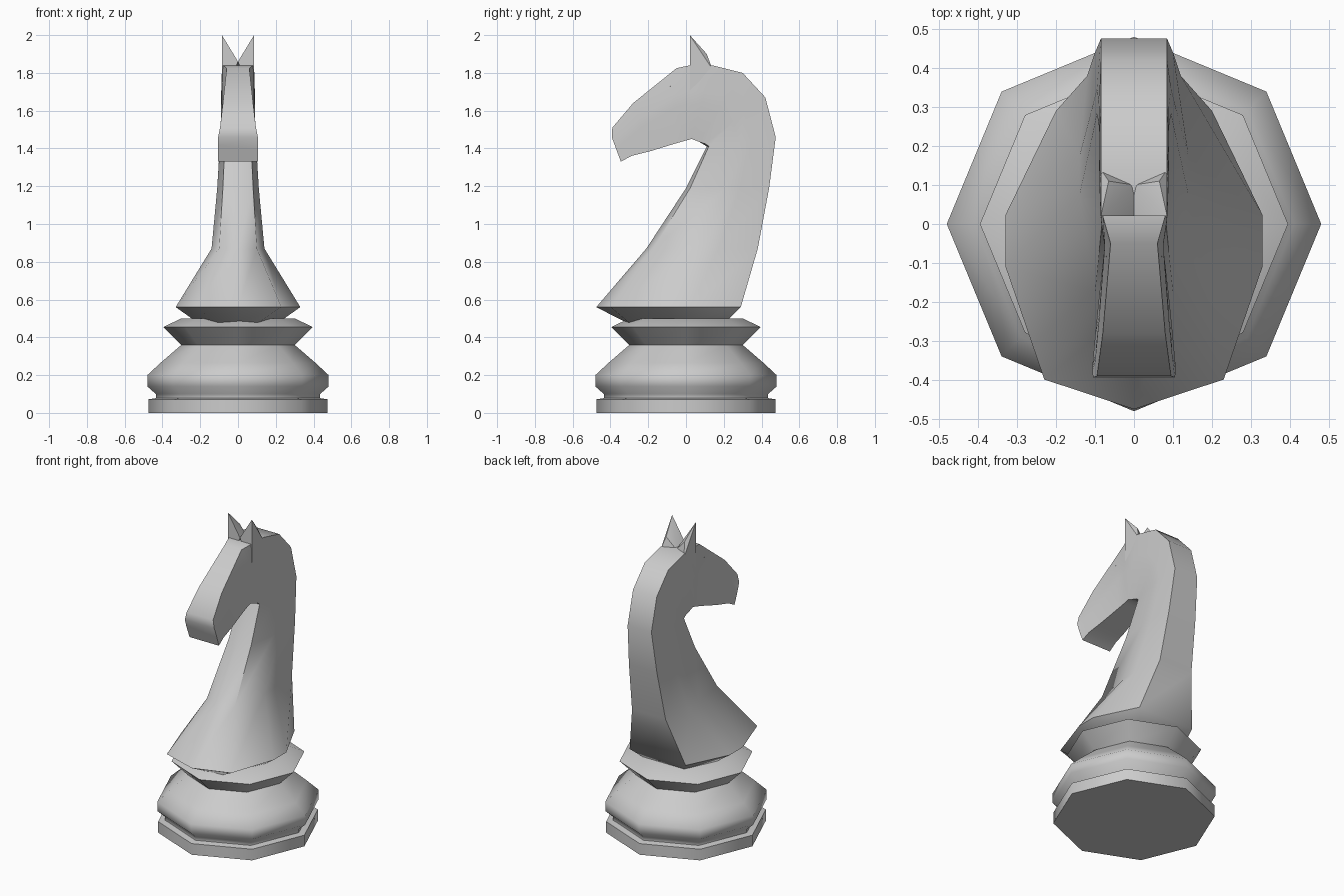
import bpy, bmesh, math
from mathutils import Vector


def finish(name, bm, angle):
    bmesh.ops.recalc_face_normals(bm, faces=bm.faces)
    me = bpy.data.meshes.new(name)
    bm.to_mesh(me)
    bm.free()
    ob = bpy.data.objects.new(name, me)
    bpy.context.collection.objects.link(ob)
    bpy.ops.object.select_all(action='DESELECT')
    ob.select_set(True)
    bpy.context.view_layer.objects.active = ob
    bpy.ops.object.shade_smooth_by_angle(angle=math.radians(angle))
    return ob


def loft(name, rings, angle):
    bm = bmesh.new()
    vs = [[bm.verts.new(p) for p in r] for r in rings]
    n = len(vs[0])
    for a, b in zip(vs, vs[1:]):
        for i in range(n):
            j = (i + 1) % n
            bm.faces.new((a[i], a[j], b[j], b[i]))
    bm.faces.new(vs[0][::-1])
    bm.faces.new(vs[-1])
    return finish(name, bm, angle)


def hull(name, pts):
    bm = bmesh.new()
    for p in pts:
        bm.verts.new(p)
    bmesh.ops.convex_hull(bm, input=bm.verts)
    return finish(name, bm, 30)


# Eight-sided turned base
profile = [(0.475, 0), (0.475, 0.072), (0.435, 0.078), (0.435, 0.10), (0.48, 0.14),
           (0.48, 0.20), (0.41, 0.265), (0.30, 0.36), (0.395, 0.455), (0.30, 0.50)]
loft("base", [[(r * math.cos(k * math.pi / 4), r * math.sin(k * math.pi / 4), z)
               for k in range(8)] for r, z in profile], 50)

# Neck and head sections: front/underside (y, z), back/top (y, z),
# half widths front, middle, back, and setback of the front corner
sections = [
    (-0.31, 0.475, 0.22, 0.49, 0.10, 0.22, 0.14, 0.02),
    (-0.475, 0.56, 0.29, 0.56, 0.23, 0.33, 0.20, 0.10),
    (-0.21, 0.87, 0.38, 0.87, 0.10, 0.14, 0.12, 0.06),
    (0.00, 1.19, 0.44, 1.19, 0.08, 0.11, 0.10, 0.05),
    (0.11, 1.41, 0.475, 1.46, 0.07, 0.095, 0.085, 0.03),
    (0.095, 1.42, 0.42, 1.67, 0.07, 0.09, 0.085, 0.02),
    (0.07, 1.435, 0.30, 1.80, 0.07, 0.09, 0.085, 0),
    (0.03, 1.45, 0.14, 1.84, 0.07, 0.088, 0.085, 0),
    (0.00, 1.442, 0.02, 1.84, 0.07, 0.085, 0.08, 0),
    (-0.06, 1.425, -0.05, 1.825, 0.075, 0.075, 0.06, 0),
    (-0.19, 1.385, -0.28, 1.64, 0.09, 0.09, 0.08, 0),
    (-0.29, 1.36, -0.39, 1.51, 0.10, 0.10, 0.095, 0),
    (-0.345, 1.33, -0.393, 1.46, 0.105, 0.107, 0.105, 0)]
rings = []
for fy, fz, by, bz, wf, wm, wb, t1 in sections:
    f, b = Vector((0, fy, fz)), Vector((0, by, bz))
    right = [f.lerp(b, t) + Vector((w, 0, 0))
             for t, w in ((t1, wf), (0.48, wm), (0.65, wm), (1, wb))]
    left = [Vector((-p.x, p.y, p.z)) for p in reversed(right)]
    rings.append([f] + right + left)
loft("neck_and_head", rings, 50)

# Ears and tiny eyes, mirrored
for s, side in ((1, "right"), (-1, "left")):
    hull("ear_" + side, [(s * x, y, z) for x, y, z in (
        (0.085, 0.02, 2.0), (0.085, 0.02, 1.65), (0, 0.02, 1.86), (0.065, 0.11, 1.90),
        (0.085, 0.14, 1.82), (0.0, 0.10, 1.83))])
    hull("eye_" + side, [(s * x, y, z) for x, y, z in (
        (0.05, -0.095, 1.73), (0.05, -0.075, 1.735), (0.05, -0.08, 1.72), (0.074, -0.083, 1.73))])
